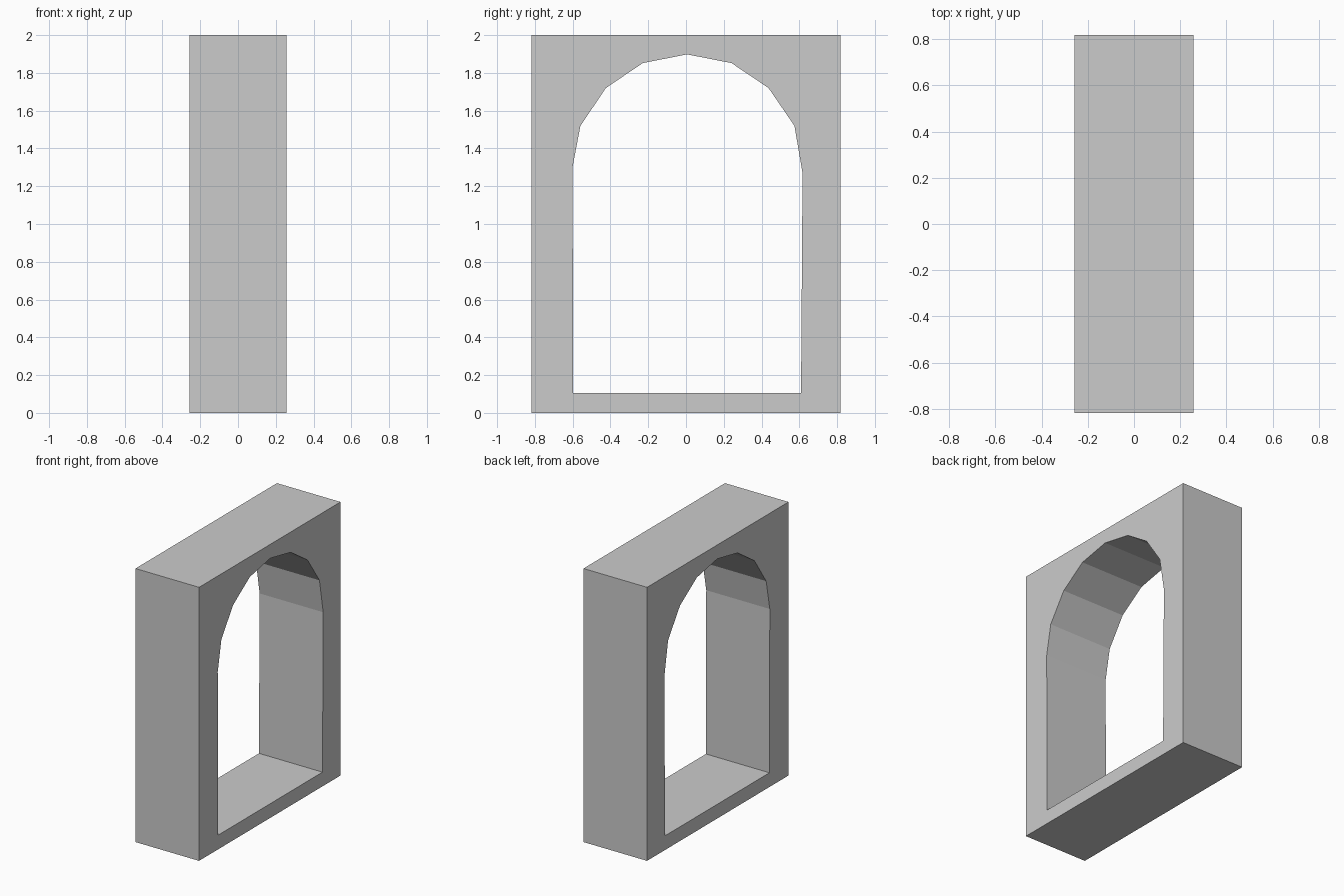
import bpy, bmesh

if "Cube" in bpy.data.objects:
    bpy.data.objects.remove(bpy.data.objects["Cube"])

HALF_X, HALF_Y, HEIGHT = 0.257, 0.817, 2.0

# Outer rectangle and faceted arch opening, as (y, z) profiles
outer = [(-HALF_Y, 0), (HALF_Y, 0), (HALF_Y, HEIGHT), (-HALF_Y, HEIGHT)]
opening = [(-0.597, 0.104), (0.609, 0.104), (0.617, 1.27), (0.574, 1.52),
           (0.437, 1.72), (0.241, 1.852), (0.006, 1.898), (-0.229, 1.852),
           (-0.424, 1.72), (-0.559, 1.52), (-0.601, 1.30)]

bm = bmesh.new()


def add_loop(points):
    verts = [bm.verts.new((-HALF_X, y, z)) for y, z in points]
    return [bm.edges.new((a, b)) for a, b in zip(verts, verts[1:] + verts[:1])]


# Fill between the two loops, leaving the opening empty
edges = add_loop(outer) + add_loop(opening)
bmesh.ops.triangle_fill(bm, use_beauty=True, edges=edges, normal=(-1, 0, 0))

# Extrude the wall through its depth
result = bmesh.ops.extrude_face_region(bm, geom=bm.faces[:], use_keep_orig=True)
moved = [g for g in result["geom"] if isinstance(g, bmesh.types.BMVert)]
bmesh.ops.translate(bm, verts=moved, vec=(2 * HALF_X, 0, 0))
bmesh.ops.recalc_face_normals(bm, faces=bm.faces[:])

mesh = bpy.data.meshes.new("arch_frame")
bm.to_mesh(mesh)
bm.free()
frame = bpy.data.objects.new("arch_frame", mesh)
bpy.context.collection.objects.link(frame)
